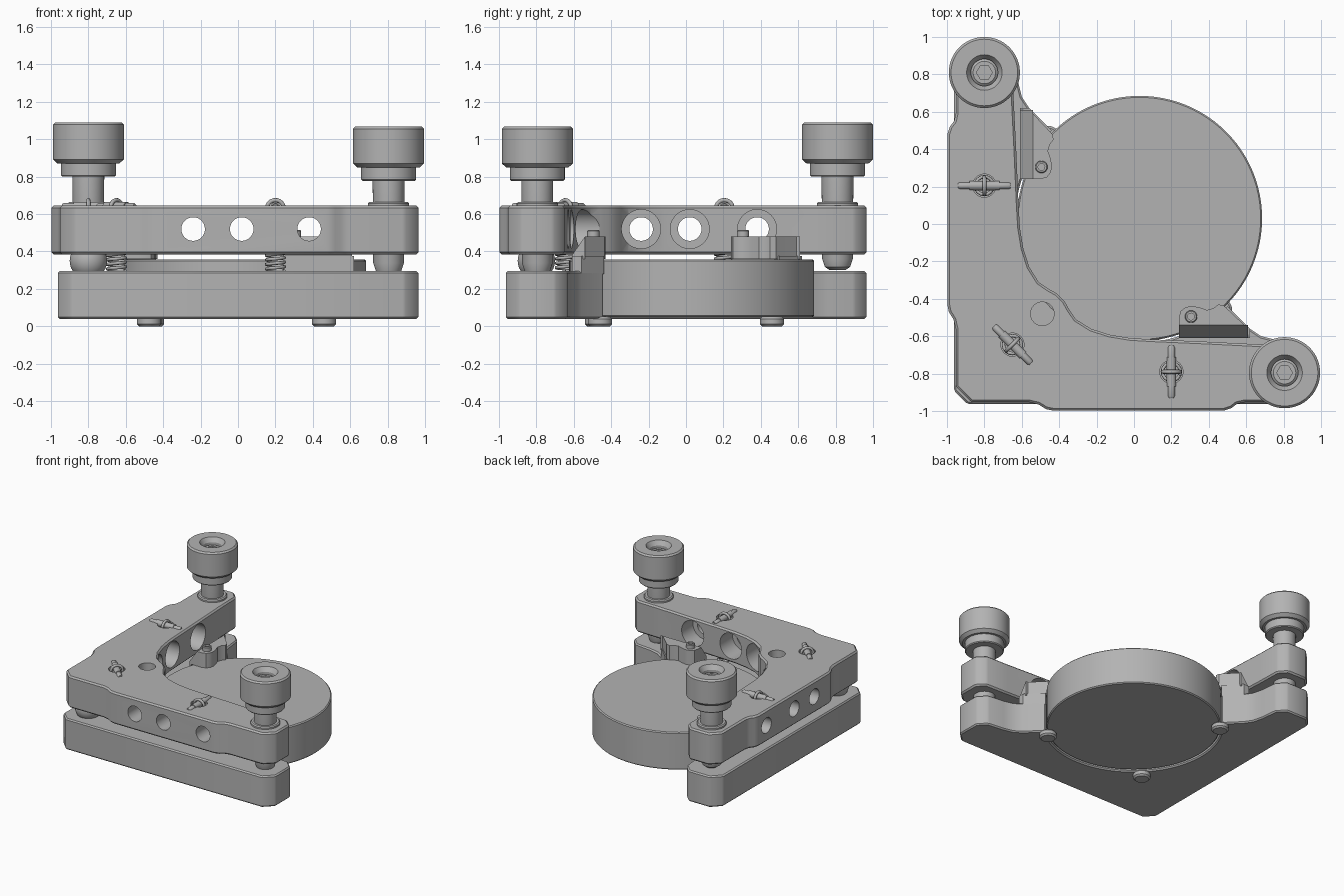
import bpy, bmesh, math
from mathutils import Matrix, Vector

cube = bpy.data.objects.get("Cube")
if cube:
    bpy.data.objects.remove(cube, do_unlink=True)

grey = bpy.data.materials.new("machined_grey")
grey.use_nodes = True
tone = (0.45, 0.45, 0.45, 1)
grey.diffuse_color = tone
grey.node_tree.nodes["Principled BSDF"].inputs["Base Color"].default_value = tone


def finish(name, bm, matrix=None):
    bmesh.ops.remove_doubles(bm, verts=bm.verts, dist=1e-5)
    if matrix:
        bm.transform(matrix)
    bmesh.ops.recalc_face_normals(bm, faces=bm.faces)
    mesh = bpy.data.meshes.new(name)
    bm.to_mesh(mesh)
    bm.free()
    ob = bpy.data.objects.new(name, mesh)
    bpy.context.collection.objects.link(ob)
    mesh.materials.append(grey)
    return ob


def apply(ob, mod):
    bpy.context.view_layer.objects.active = ob
    bpy.ops.object.modifier_apply(modifier=mod.name)


def prism(name, points, z0, z1, edge=0.0):
    """Extrude a flat outline, with small chamfers on its sharp edges."""
    bm = bmesh.new()
    face = bm.faces.new([bm.verts.new((x, y, z0)) for x, y in points])
    new = bmesh.ops.extrude_face_region(bm, geom=[face])["geom"]
    bmesh.ops.translate(bm, vec=(0, 0, z1 - z0),
                        verts=[g for g in new if isinstance(g, bmesh.types.BMVert)])
    ob = finish(name, bm)
    if edge:
        mod = ob.modifiers.new("edge", "BEVEL")
        mod.width, mod.segments, mod.angle_limit = edge, 1, math.radians(38)
        apply(ob, mod)
    return ob


def lathe(name, profile, matrix, steps=48):
    """Turn a radius/height profile about the local z axis."""
    bm = bmesh.new()
    verts = [bm.verts.new((r, 0, z)) for r, z in profile]
    edges = [bm.edges.new(pair) for pair in zip(verts, verts[1:])]
    bmesh.ops.spin(bm, geom=verts + edges, cent=(0, 0, 0), axis=(0, 0, 1),
                   angle=math.tau, steps=steps)
    return finish(name, bm, matrix)


def at(x, y, z=0):
    return Matrix.Translation((x, y, z))


def rod(r, z0, z1, c=0.0):
    return [(0, z0), (r - c, z0), (r, z0 + c), (r, z1 - c), (r - c, z1), (0, z1)]


def cut(ob, cutter):
    mod = ob.modifiers.new("cut", "BOOLEAN")
    mod.operation, mod.solver, mod.object = "DIFFERENCE", "EXACT", cutter
    cutter.hide_render = True
    apply(ob, mod)
    bpy.data.objects.remove(cutter, do_unlink=True)


def wire(name, points, r):
    data = bpy.data.curves.new(name, "CURVE")
    data.dimensions, data.bevel_depth, data.bevel_resolution = "3D", r, 2
    data.use_fill_caps = True
    line = data.splines.new("POLY")
    line.points.add(len(points) - 1)
    for p, co in zip(line.points, points):
        p.co = (*co, 1)
    data.materials.append(grey)
    ob = bpy.data.objects.new(name, data)
    bpy.context.collection.objects.link(ob)


def swap(points):
    return [(y, x) for x, y in points]


def mirrored(half):
    """Complete a half outline across the x = y diagonal."""
    return half + swap(half)[::-1]


C, R = 0.03, 0.655          # disc centre on both axes, disc radius


def arc(r, a0, a1, n):
    return [(C + r * math.cos(math.radians(a0 + (a1 - a0) * i / n)),
             C + r * math.sin(math.radians(a0 + (a1 - a0) * i / n))) for i in range(n + 1)]


# Round optic
lathe("optic_disc", rod(R, 0.05, 0.357, 0.008), at(C, C), 96)

# Fixed lower plate, hollowed to seat the disc
lower_half = [(-0.89, -0.963), (0.89, -0.963), (0.965, -0.89), (0.965, -0.7),
              (0.9, -0.635), (0.76, -0.62), (0.68, -0.6), (0.62, -0.56)]
seat = arc(R + 0.009, 315, 135, 48)
prism("lower_plate", lower_half + seat + swap(lower_half)[::-1], 0.04, 0.295, 0.01)

# Tilting upper plate
upper_half = [(-0.87, -0.953), (-0.56, -0.953), (-0.51, -0.965), (-0.47, -0.99), (-0.43, -0.998),
              (0.48, -0.998), (0.52, -0.985), (0.55, -0.962), (0.59, -0.953),
              (0.89, -0.953), (0.965, -0.88), (0.965, -0.71), (0.9, -0.65), (0.7, -0.645),
              (0.4, -0.63), (0.1, -0.617), (-0.02, -0.61), (-0.13, -0.592), (-0.23, -0.56),
              (-0.31, -0.51), (-0.345, -0.46), (-0.37, -0.415)]
upper = prism("upper_plate", mirrored(upper_half), 0.385, 0.645, 0.012)

# Stepped cross bores, wider on the inner side
for p in (-0.24, 0.02, 0.38):
    bore = [(0, -1.2), (0.063, -1.2), (0.063, -0.78), (0.104, -0.78), (0.104, -0.3), (0, -0.3)]
    cut(upper, lathe("bore_cutter", bore, at(p, 0, 0.52) @ Matrix.Rotation(-math.pi / 2, 4, "X")))
    cut(upper, lathe("bore_cutter", bore, at(0, p, 0.52) @ Matrix.Rotation(math.pi / 2, 4, "Y")))

# Plain hole near the inner corner
cut(upper, lathe("hole_cutter", rod(0.063, 0.3, 0.8), at(-0.49, -0.48)))

# Return springs, each hooked over a cross pin
for x, y, turn in ((-0.8, 0.205, 0), (0.2, -0.79, 90), (-0.65, -0.645, -45)):
    cut(upper, lathe("spring_hole_cutter", rod(0.062, 0.3, 0.8), at(x, y)))
    angle = math.radians(turn)
    along = at(x, y, 0.64) @ Matrix.Rotation(angle, 4, "Z") @ Matrix.Rotation(math.pi / 2, 4, "Y")
    pin = [(0, -0.14), (0.014, -0.14), (0.019, -0.13), (0.019, -0.08), (0.025, -0.08)]
    lathe("spring_pin", pin + [(r, -z) for r, z in pin[::-1]], along, 20)
    wire("spring_coil", [(x + 0.048 * math.cos(i * math.tau / 16), y + 0.048 * math.sin(i * math.tau / 16),
                          0.295 + 0.024 * i / 16) for i in range(16 * 6)], 0.009)
    side = Vector((-math.sin(angle), math.cos(angle), 0)) * 0.045
    base = Vector((x, y, 0.63))
    bow = [base + side * math.cos(math.pi * i / 12) + Vector((0, 0, 0.045 * math.sin(math.pi * i / 12)))
           for i in range(13)]
    low = Vector((0, 0, -0.2))
    wire("spring_hook", [bow[0] + low] + bow + [bow[-1] + low], 0.011)

# Adjuster screws with knurl-free knobs and hex sockets
for x, y, lift in ((-0.8, 0.81, 0.0), (0.805, -0.795, -0.022)):
    top = 1.09
    profile = [(0, 0.3), (0.045, 0.302), (0.068, 0.318), (0.082, 0.36), (0.085, 0.8), (0.14, 0.8),
               (0.147, 0.807), (0.147, 0.87), (0.165, 0.87), (0.19, 0.893), (0.19, top - 0.012),
               (0.178, top), (0.095, top), (0.072, top - 0.035), (0.072, top - 0.06),
               (0.06, top - 0.05), (0, top - 0.05)]
    knob = lathe("adjuster_knob", profile, at(x, y, lift), 64)
    cut(knob, lathe("socket_cutter", rod(0.042, top - 0.12, top), at(x, y, lift), 6))
    lathe("bushing", rod(0.11, 0.4, 0.665, 0.008), at(x, y))

# Pivot ball under the corner
ball = [(0.1 * math.sin(math.pi * i / 16), 0.35 - 0.1 * math.cos(math.pi * i / 16)) for i in range(17)]
ball[0], ball[-1] = (0, 0.25), (0, 0.45)
lathe("pivot_ball", ball, at(-0.8, -0.8))

# Retaining clips: riser, overhanging jaw, sloped back and screw
riser = [(0.24, -0.61), (0.62, -0.61), (0.62, -0.56)] + arc(R + 0.009, 315, 289, 10)
jaw = [(0.24, -0.54), (0.24, -0.5), (0.25, -0.465), (0.275, -0.445), (0.31, -0.438), (0.35, -0.446),
       (0.39, -0.46), (0.425, -0.45), (0.45, -0.43), (0.48, -0.435), (0.5, -0.455), (0.59, -0.54)]
slope = [(-0.54, 0.48), (-0.61, 0.38), (-0.61, 0.36), (-0.54, 0.36)]
for flip in (False, True):
    side = swap if flip else list
    prism("clip_riser", side(riser), 0.28, 0.375)
    prism("clip_jaw", side(jaw), 0.36, 0.48)
    bm = bmesh.new()
    ends = [[bm.verts.new((y, x, z) if flip else (x, y, z)) for y, z in slope] for x in (0.24, 0.61)]
    for end in ends:
        bm.faces.new(end)
    for i in range(4):
        j = (i + 1) % 4
        bm.faces.new((ends[0][i], ends[0][j], ends[1][j], ends[1][i]))
    finish("clip_slope", bm)
    (sx, sy), = side([(0.305, -0.495)])
    lathe("clip_screw", [(0, 0.45), (0.033, 0.45), (0.033, 0.51), (0.028, 0.515), (0.018, 0.515),
                         (0.018, 0.49), (0, 0.49)], at(sx, sy), 24)

# Screw heads that support the disc rim from below
for x, y in ((-0.475, -0.475), (-0.46, 0.46), (0.46, -0.46)):
    lathe("support_foot", rod(0.065, 0.0, 0.052, 0.012), at(x, y), 24)

# Smooth round surfaces, keep machined edges crisp
bpy.ops.object.select_all(action="DESELECT")
for ob in bpy.context.collection.objects:
    if ob.type == "MESH" and grey.name in ob.data.materials:
        ob.select_set(True)
        bpy.context.view_layer.objects.active = ob
bpy.ops.object.shade_smooth_by_angle(angle=math.radians(32))
